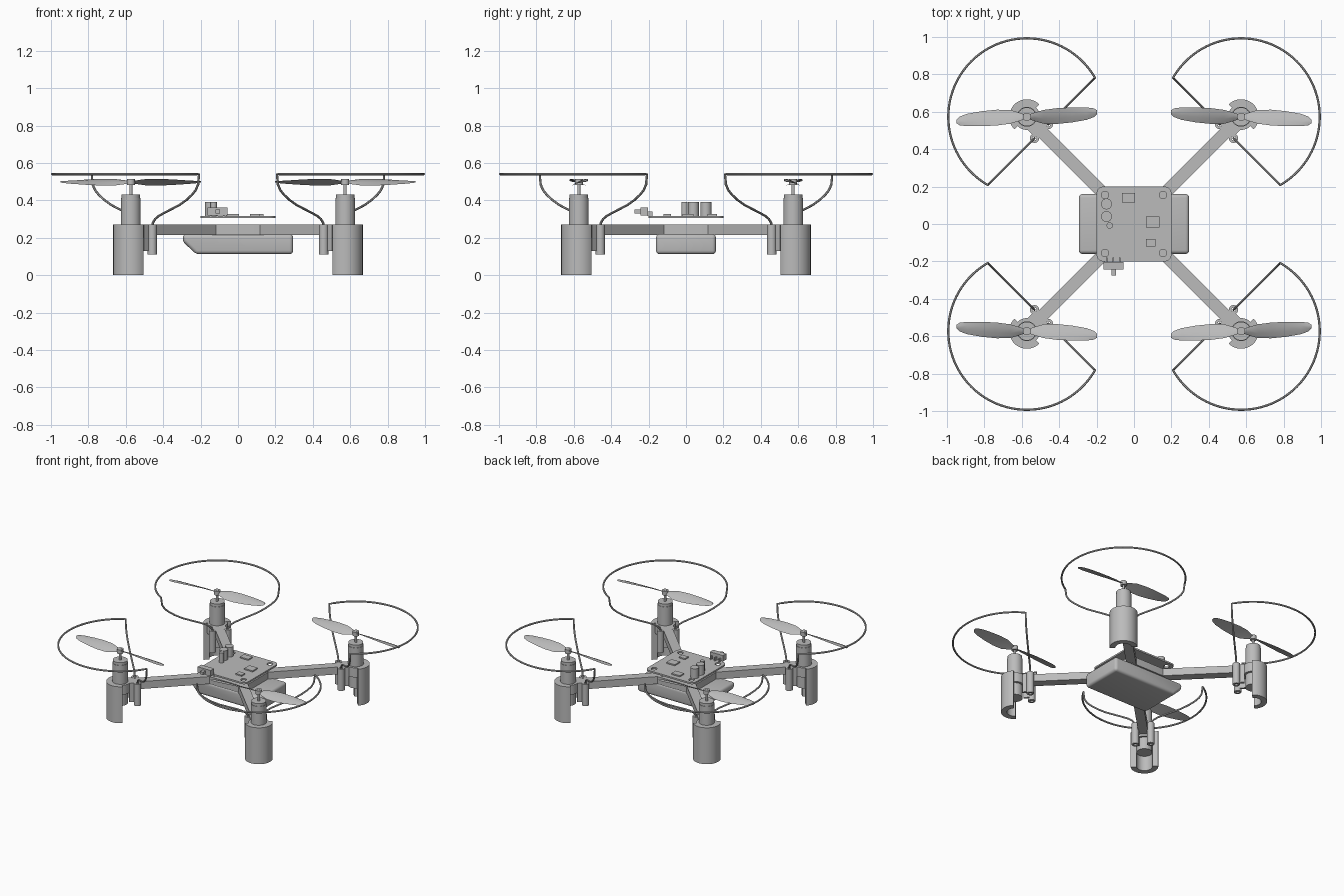
import bpy, bmesh
from math import sin, cos, tan, radians, pi
from mathutils import Matrix, Vector

if "Cube" in bpy.data.objects:
    bpy.data.objects.remove(bpy.data.objects["Cube"])

GREY = (0.5, 0.5, 0.5, 1)
grey = bpy.data.materials.new("plain grey")
grey.use_nodes = True
grey.diffuse_color = GREY
grey.node_tree.nodes["Principled BSDF"].inputs["Base Color"].default_value = GREY


def finish(name, mesh):
    mesh.materials.clear()
    mesh.materials.append(grey)
    mesh.shade_smooth()
    mesh.set_sharp_from_angle(angle=radians(35))
    ob = bpy.data.objects.new(name, mesh)
    bpy.context.collection.objects.link(ob)
    return ob


def loft(name, rings, matrix=Matrix(), wrap=False, bevel=0):
    """Skin a list of closed loops, capped unless the list wraps around."""
    bm = bmesh.new()
    loops = [[bm.verts.new(matrix @ Vector(p)) for p in ring] for ring in rings]
    n = len(loops[0])
    pairs = list(zip(loops, loops[1:]))
    if wrap:
        pairs.append((loops[-1], loops[0]))
    else:
        bm.faces.new(loops[0])
        bm.faces.new(loops[-1])
    for a, b in pairs:
        for i in range(n):
            j = (i + 1) % n
            bm.faces.new((a[i], a[j], b[j], b[i]))
    bmesh.ops.recalc_face_normals(bm, faces=bm.faces)
    if bevel:
        bmesh.ops.bevel(bm, geom=bm.edges[:], offset=bevel, segments=4,
                        profile=0.5, affect='EDGES', clamp_overlap=True)
    mesh = bpy.data.meshes.new(name)
    bm.to_mesh(mesh)
    bm.free()
    return finish(name, mesh)


def arc(r, a0=0, a1=360, n=32, cx=0, cy=0):
    steps = n if a1 - a0 == 360 else n + 1
    return [(cx + r * cos(radians(a0 + (a1 - a0) * i / n)),
             cy + r * sin(radians(a0 + (a1 - a0) * i / n))) for i in range(steps)]


def rect(x0, x1, y0, y1):
    return [(x0, y0), (x1, y0), (x1, y1), (x0, y1)]


def rounded(half, r):
    pts = []
    for k, (sx, sy) in enumerate([(1, 1), (-1, 1), (-1, -1), (1, -1)]):
        pts += arc(r, 90 * k, 90 * k + 90, 6, sx * (half - r), sy * (half - r))
    return pts


def prism(name, outline, z0, z1, matrix=Matrix(), bevel=0):
    return loft(name, [[(x, y, z) for x, y in outline] for z in (z0, z1)],
                matrix, bevel=bevel)


def tube(name, r0, r1, z0, z1, matrix, n=32):
    section = [(r0, z0), (r1, z0), (r1, z1), (r0, z1)]
    rings = [[(r * cos(2 * pi * i / n), r * sin(2 * pi * i / n), z) for r, z in section]
             for i in range(n)]
    return loft(name, rings, matrix, wrap=True)


def from_curve(name, curve):
    """Turn a curve into a mesh object."""
    temp = bpy.data.objects.new("temp", curve)
    bpy.context.collection.objects.link(temp)
    graph = bpy.context.evaluated_depsgraph_get()
    mesh = bpy.data.meshes.new_from_object(temp.evaluated_get(graph))
    bpy.data.objects.remove(temp)
    mesh.name = name
    return finish(name, mesh)


def spline(curve, pts, cyclic=False):
    s = curve.splines.new('POLY')
    s.points.add(len(pts) - 1)
    for sp, p in zip(s.points, pts):
        sp.co = (p[0], p[1], p[2], 1)
    s.use_cyclic_u = cyclic


# Body block and battery
prism("body_block", rounded(0.165, 0.03), 0.215, 0.27)
battery_side = [(-0.295, 0.22), (-0.295, 0.18), (-0.225, 0.112),
                (0.295, 0.112), (0.295, 0.22)]
loft("battery", [[(x, y, z) for x, z in battery_side] for y in (-0.16, 0.16)], bevel=0.028)

# Circuit board with corner holes
board = bpy.data.curves.new("board", 'CURVE')
board.dimensions = '2D'
board.fill_mode = 'BOTH'
board.extrude = 0.006
spline(board, [(x, y, 0) for x, y in rounded(0.2, 0.035)], True)
for sx in (-1, 1):
    for sy in (-1, 1):
        spline(board, [(x, y, 0) for x, y in arc(0.02, n=20, cx=0.155 * sx, cy=0.155 * sy)], True)
from_curve("circuit_board", board).location.z = 0.311

# Board components
for y in (0.107, 0.04):
    prism("large_capacitor", arc(0.029, n=24, cx=-0.147, cy=y), 0.316, 0.39)
prism("small_capacitor", arc(0.017, n=20, cx=-0.13, cy=-0.008), 0.316, 0.39)
for x, y, w, d in [(-0.03, 0.14, 0.035, 0.025), (0.1, 0.01, 0.035, 0.03), (0.09, -0.1, 0.025, 0.02)]:
    prism("chip", rect(x - w, x + w, y - d, y + d), 0.316, 0.326)
prism("switch_body", rect(-0.163, -0.056, -0.243, -0.203), 0.318, 0.362)
prism("switch_lever", rect(-0.121, -0.097, -0.275, -0.24), 0.33, 0.35)
for x in (-0.145, -0.11, -0.075):
    prism("switch_pin", rect(x - 0.004, x + 0.004, -0.205, -0.18), 0.316, 0.34)

# Blade stations: distance, chord, pitch in degrees, sideways drift
STATIONS = [(0.01, 0.025, 25, 0), (0.04, 0.045, 27, 0), (0.09, 0.074, 26, 0),
            (0.16, 0.084, 23, -0.004), (0.24, 0.08, 19, -0.01), (0.32, 0.066, 14, -0.017),
            (0.36, 0.046, 11, -0.022), (0.375, 0.02, 10, -0.025)]
# Guard leg: share of the way to the clip, height
LEG = [(0, 0.54), (0.02, 0.485), (0.07, 0.455), (0.15, 0.43), (0.27, 0.402), (0.42, 0.375),
       (0.58, 0.354), (0.73, 0.335), (0.86, 0.317), (0.94, 0.3), (0.985, 0.28), (1, 0.255), (1, 0.13)]


def blade(matrix):
    rings = []
    for r, chord, pitch, drift in STATIONS:
        ring = []
        for c, lift in [(-0.5, 0), (-0.2, 0.005), (0.15, 0.005), (0.5, 0),
                        (0.15, 0.001), (-0.2, 0.001)]:
            y = c * chord
            ring.append((r, y + drift, 0.497 - y * tan(radians(pitch)) + lift))
        rings.append(ring)
    loft("propeller_blade", rings, matrix)


def rotor_unit(sx, sy):
    place = Matrix.Diagonal((sx, sy, 1, 1)) @ Matrix.Translation((0.573, 0.573, 0))
    out = place @ Matrix.Rotation(radians(45), 4, 'Z')   # local x points outward

    # Arm and motor mount
    prism("arm", rect(-0.66, -0.053, -0.033, 0.033), 0.216, 0.271, out)
    prism("mount_half_shell", arc(0.094, -90, 90, 24) + arc(0.054, -90, 90, 24)[::-1], 0, 0.272, out)
    tube("mount_collar", 0.052, 0.07, 0.2, 0.271, out)
    for s in (-1, 1):
        clip = out @ Matrix.Translation((-0.11, 0.052 * s, 0))
        tube("guard_clip", 0.011, 0.025, 0.11, 0.272, clip, 20)
        prism("clip_web", rect(-0.105, -0.055, 0.03 * s, 0.046 * s), 0.13, 0.271, out)

    # Motor, shaft and propeller
    prism("motor_can", arc(0.053), 0.11, 0.412, out)
    prism("motor_cap", arc(0.05), 0.412, 0.432, out)
    prism("motor_shaft", arc(0.008, n=12), 0.43, 0.515, out)
    prism("propeller_hub", arc(0.022, n=20), 0.483, 0.514, out)
    blade(place)
    blade(place @ Matrix.Rotation(pi, 4, 'Z'))

    # Wire guard
    ring = [(x, y, 0.54) for x, y in arc(0.42, -105, 105, 56)]
    reach = ring[-1][1]
    leg = [(-0.11, reach + (0.052 - reach) * t, z) for t, z in LEG]
    path = [(x, -y, z) for x, y, z in reversed(leg)] + ring[1:-1] + leg
    wire = bpy.data.curves.new("wire", 'CURVE')
    wire.dimensions = '3D'
    wire.bevel_depth = 0.0065
    wire.bevel_resolution = 2
    wire.use_fill_caps = True
    spline(wire, [out @ Vector(p) for p in path])
    from_curve("propeller_guard", wire)


for sx in (-1, 1):
    for sy in (-1, 1):
        rotor_unit(sx, sy)
